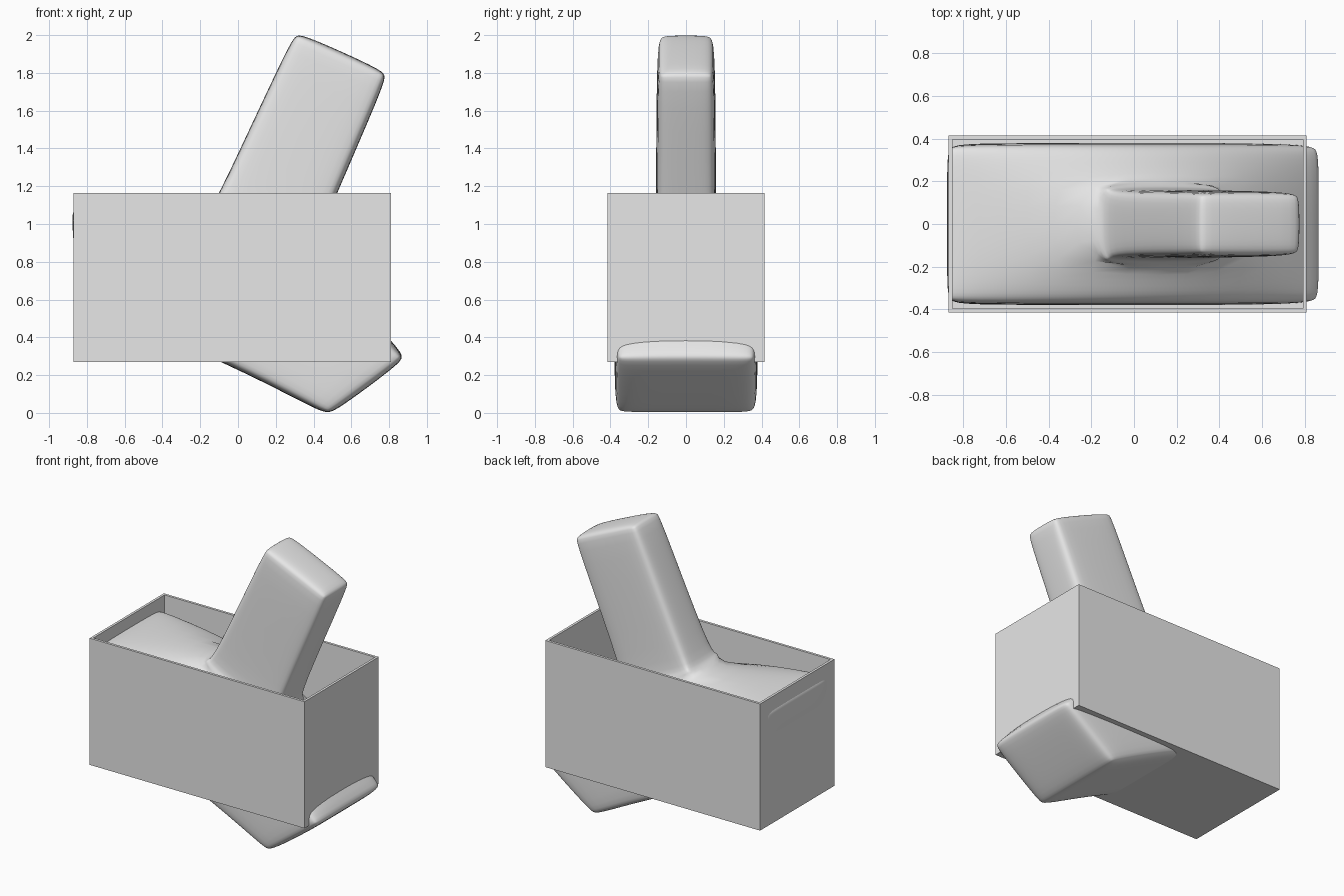
import bpy, bmesh, math

old = bpy.data.objects.get("Cube")
if old:
    bpy.data.objects.remove(old, do_unlink=True)

grey = bpy.data.materials.new("plain_grey")
grey.use_nodes = True
grey.diffuse_color = (0.8, 0.8, 0.8, 1)
grey.node_tree.nodes["Principled BSDF"].inputs["Base Color"].default_value = (0.8, 0.8, 0.8, 1)


def make_object(name, bm):
    bmesh.ops.recalc_face_normals(bm, faces=bm.faces)
    mesh = bpy.data.meshes.new(name)
    bm.to_mesh(mesh)
    bm.free()
    mesh.materials.append(grey)
    obj = bpy.data.objects.new(name, mesh)
    bpy.context.collection.objects.link(obj)
    return obj


# Open-topped box with thin walls
X0, X1, Y, Z0, Z1, WALL = -0.87, 0.81, 0.415, 0.27, 1.165, 0.025
bm = bmesh.new()
bmesh.ops.create_cube(bm, size=1)
for v in bm.verts:
    v.co.x = X1 if v.co.x > 0 else X0
    v.co.y = Y if v.co.y > 0 else -Y
    v.co.z = Z1 if v.co.z > 0 else Z0
top = max(bm.faces, key=lambda f: f.calc_center_median().z)
bmesh.ops.inset_region(bm, faces=[top], thickness=WALL)
for v in top.verts[:]:
    v.co.z = Z1
well = bmesh.ops.extrude_discrete_faces(bm, faces=[top])["faces"][0]
for v in well.verts:
    v.co.z = Z0 + WALL
make_object("open_box", bm)

# Tilted block with a flared base and an upright grip, built as one soft cage
GRIP_X, GRIP_Y, SIDE_Y = 0.285, 0.158, 0.38
ys = (-SIDE_Y, -GRIP_Y, GRIP_Y, SIDE_Y)
bm = bmesh.new()


def cage_vert(i, j, upper):
    inner_x, inner_y = i in (1, 2), j in (1, 2)
    side = -1 if i < 2 else 1
    if inner_x:
        x = GRIP_X
        z = (0.94 if inner_y else 0.84) if upper else 0.21
    else:
        x, z = (0.98, 0.635) if upper else (0.725, 0.18)
    return bm.verts.new((side * x, ys[j], z))


low, high = ([[cage_vert(i, j, up) for j in range(4)] for i in range(4)] for up in (False, True))
grip_face = None
for layer in (low, high):
    for i in range(3):
        for j in range(3):
            f = bm.faces.new((layer[i][j], layer[i + 1][j], layer[i + 1][j + 1], layer[i][j + 1]))
            if layer is high and i == j == 1:
                grip_face = f
for k in range(3):
    for e in (0, 3):
        bm.faces.new((low[e][k], low[e][k + 1], high[e][k + 1], high[e][k]))
        bm.faces.new((low[k][e], low[k + 1][e], high[k + 1][e], high[k][e]))
bmesh.ops.recalc_face_normals(bm, faces=bm.faces)

# Grip pulled up from the middle face
tip = bmesh.ops.extrude_discrete_faces(bm, faces=[grip_face])["faces"][0]
for v in tip.verts:
    v.co.z = 1.97
    v.co.x *= 0.965
block = make_object("tilted_block", bm)

TILT = math.radians(24.2)
block.rotation_euler = (0, TILT, 0)
block.location = (-0.28 * math.cos(TILT), 0, 0.28 * math.sin(TILT))

bevel = block.modifiers.new("soft_edges", "BEVEL")
bevel.width = 0.06
bevel.segments = 2
bevel.limit_method = "ANGLE"
bevel.angle_limit = math.radians(35)
subsurf = block.modifiers.new("smooth", "SUBSURF")
subsurf.levels = subsurf.render_levels = 2
for p in block.data.polygons:
    p.use_smooth = True
